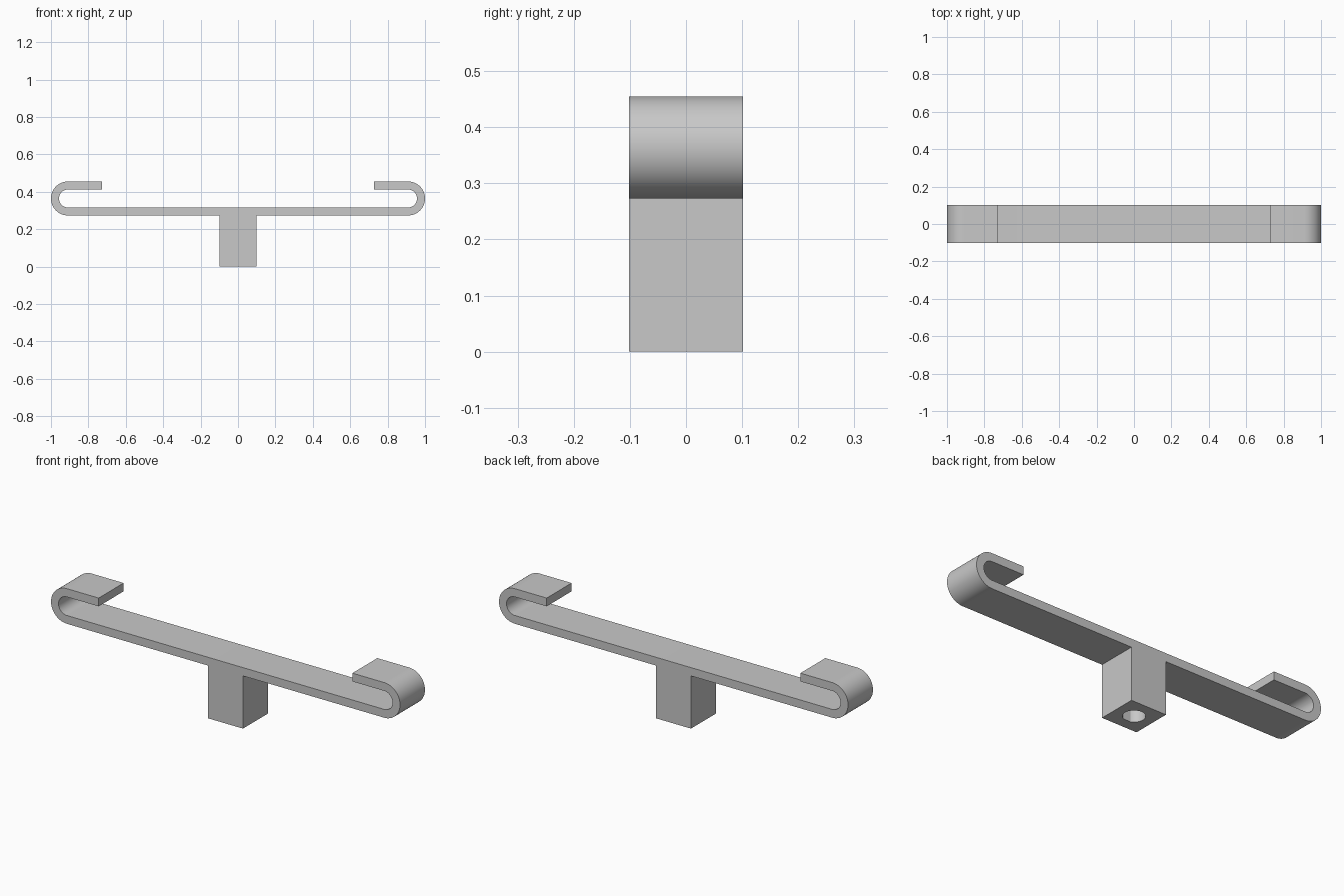
import bpy, bmesh, math

if "Cube" in bpy.data.objects:
    bpy.data.objects.remove(bpy.data.objects["Cube"])

HALF_DEPTH = 0.102      # half width of the strip along y
R_OUT, R_IN = 0.091, 0.048
CX, CZ = 0.909, 0.364   # centre of the right-hand bend
LIP_X = 0.727           # free end of the hook
POST_X = 0.10           # half width of the post
HOLE_R, HOLE_FLAT, HOLE_DEPTH = 0.052, 0.048, 0.20

grey = bpy.data.materials.new("light grey")
grey.diffuse_color = (0.58, 0.58, 0.58, 1)
grey.use_nodes = True
grey.node_tree.nodes["Principled BSDF"].inputs["Base Color"].default_value = grey.diffuse_color


def prism(name, points, direction):
    """Extrude a closed outline along a direction."""
    bm = bmesh.new()
    face = bm.faces.new([bm.verts.new(p) for p in points])
    new = bmesh.ops.extrude_face_region(bm, geom=[face])["geom"]
    bmesh.ops.translate(bm, vec=direction,
                        verts=[g for g in new if isinstance(g, bmesh.types.BMVert)])
    bmesh.ops.recalc_face_normals(bm, faces=bm.faces)
    mesh = bpy.data.meshes.new(name)
    bm.to_mesh(mesh)
    bm.free()
    obj = bpy.data.objects.new(name, mesh)
    bpy.context.collection.objects.link(obj)
    mesh.materials.append(grey)
    return obj


def bend(radius, start, end, steps=32):
    """Points of the right-hand bend between two angles."""
    angles = [math.radians(start + (end - start) * i / steps) for i in range(steps + 1)]
    return [(CX + radius * math.cos(a), CZ + radius * math.sin(a)) for a in angles]


# Right half of the outline: post, strip underside, outer bend, lip, inner bend
half = [(POST_X, 0), (POST_X, CZ - R_OUT)]
half += bend(R_OUT, -90, 90)
half += [(LIP_X, CZ + R_OUT), (LIP_X, CZ + R_IN)]
half += bend(R_IN, 90, -90)
outline = half + [(-x, z) for x, z in reversed(half)]
bracket = prism("hooked_bracket", [(x, -HALF_DEPTH, z) for x, z in outline],
                (0, 2 * HALF_DEPTH, 0))

# Shaft socket with a small flat, cut into the underside of the post
edge = math.acos(HOLE_FLAT / HOLE_R)
sweep = 2 * (math.pi - edge)
ring = [-math.pi / 2 + edge + sweep * i / 48 for i in range(49)]
cutter = prism("socket_cutter",
               [(HOLE_R * math.cos(a), HOLE_R * math.sin(a), -0.05) for a in ring],
               (0, 0, HOLE_DEPTH + 0.05))
cutter.hide_render = True

cut = bracket.modifiers.new("socket", 'BOOLEAN')
cut.operation = 'DIFFERENCE'
cut.solver = 'EXACT'
cut.object = cutter
bpy.ops.object.select_all(action='DESELECT')
bracket.select_set(True)
bpy.context.view_layer.objects.active = bracket
bpy.ops.object.modifier_apply(modifier=cut.name)
bpy.data.objects.remove(cutter)

# Smooth bends, crisp edges
bpy.ops.object.shade_smooth_by_angle(angle=math.radians(20))
